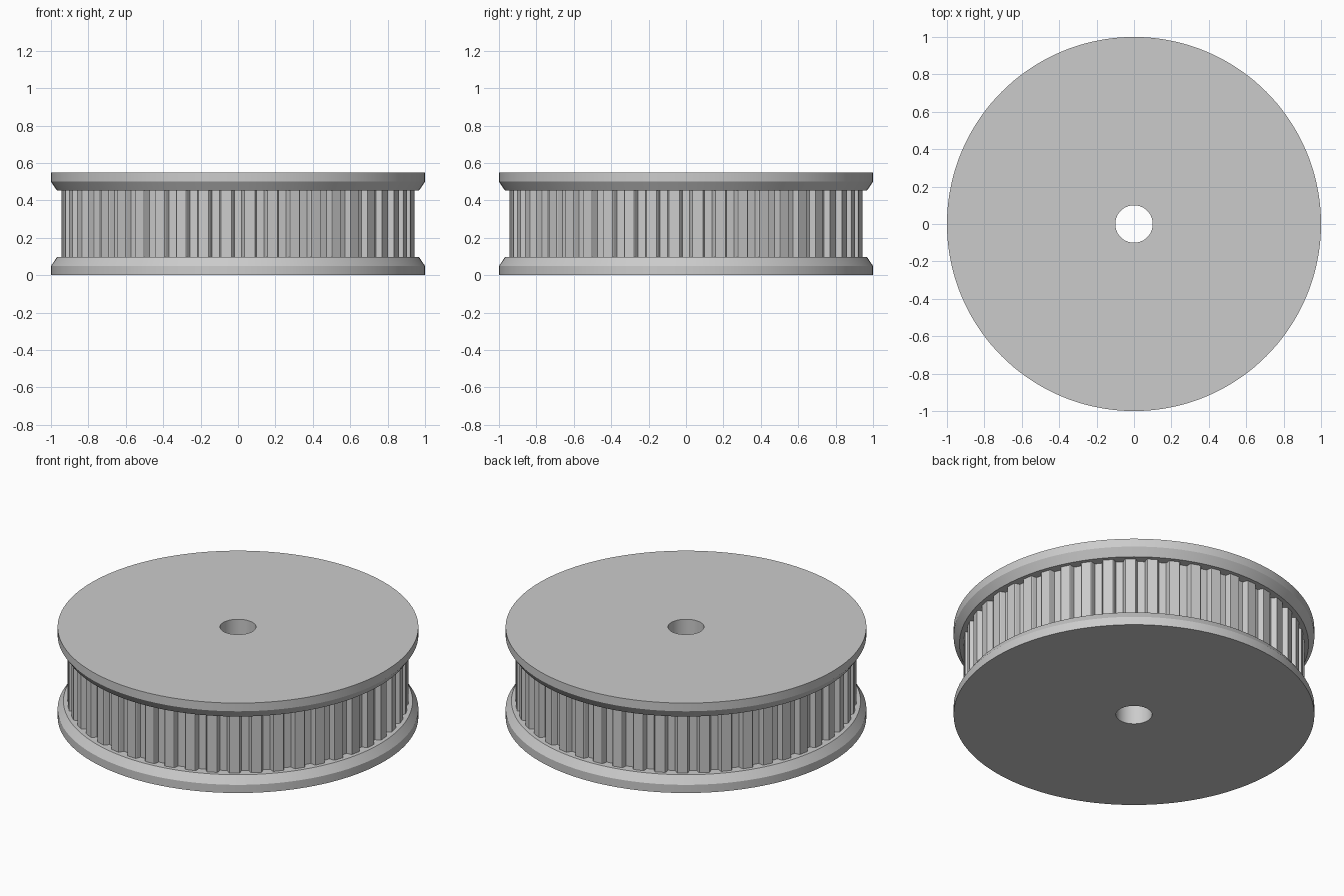
import bpy
import bmesh
from math import cos, sin, pi, radians

if "Cube" in bpy.data.objects:
    bpy.data.objects.remove(bpy.data.objects["Cube"], do_unlink=True)

TEETH = 48
SEGMENTS = 144
HEIGHT = 0.55
FLANGE = 0.097          # thickness of each flange
BORE = 0.1
TIP, ROOT = 0.945, 0.914

metal = bpy.data.materials.new("grey_metal")
metal.use_nodes = True
grey = (0.6, 0.6, 0.6, 1)
metal.diffuse_color = grey
metal.node_tree.nodes["Principled BSDF"].inputs["Base Color"].default_value = grey


def finish(name, bm, smooth=True):
    """Turn a bmesh into a named, shaded object."""
    bmesh.ops.recalc_face_normals(bm, faces=bm.faces)
    mesh = bpy.data.meshes.new(name)
    bm.to_mesh(mesh)
    bm.free()
    mesh.materials.append(metal)
    obj = bpy.data.objects.new(name, mesh)
    bpy.context.collection.objects.link(obj)
    if smooth:
        bpy.ops.object.select_all(action="DESELECT")
        bpy.context.view_layer.objects.active = obj
        obj.select_set(True)
        bpy.ops.object.shade_smooth_by_angle(angle=radians(25))
    return obj


def bridge(bm, lower, upper):
    """Join two rings of vertices with quads."""
    n = len(lower)
    for i in range(n):
        j = (i + 1) % n
        bm.faces.new((lower[i], lower[j], upper[j], upper[i]))


def lathe(name, profile):
    """Spin (radius, height) points about the z axis."""
    bm = bmesh.new()
    angles = [2 * pi * i / SEGMENTS for i in range(SEGMENTS)]
    rings = [[bm.verts.new((r * cos(a), r * sin(a), z)) for a in angles]
             for r, z in profile]
    for lower, upper in zip(rings, rings[1:]):
        bridge(bm, lower, upper)
    return finish(name, bm)


# Flanges with a straight rim and a cone towards the teeth, plus the bore;
# one continuous shell from tooth root, round the outside, through the bore
half = [(0.9, FLANGE), (0.968, FLANGE), (1.0, 0.05), (1.0, 0.0), (BORE, 0.0)]
mirrored = [(r, HEIGHT - z) for r, z in reversed(half)]
lathe("flanges_and_bore", half + mirrored)

# Toothed belt ring: tapered grooves with slightly eased lips
pitch = 2 * pi / TEETH
groove = [(-0.034, TIP), (-0.03, TIP - 0.004), (-0.02, ROOT),
          (0.02, ROOT), (0.03, TIP - 0.004), (0.034, TIP)]
bm = bmesh.new()
rings = []
for z in (FLANGE, HEIGHT - FLANGE):
    ring = []
    for tooth in range(TEETH):
        for offset, r in groove:
            a = tooth * pitch + offset / r
            ring.append(bm.verts.new((r * cos(a), r * sin(a), z)))
    rings.append(ring)
bridge(bm, *rings)
finish("toothed_ring", bm, smooth=False)
